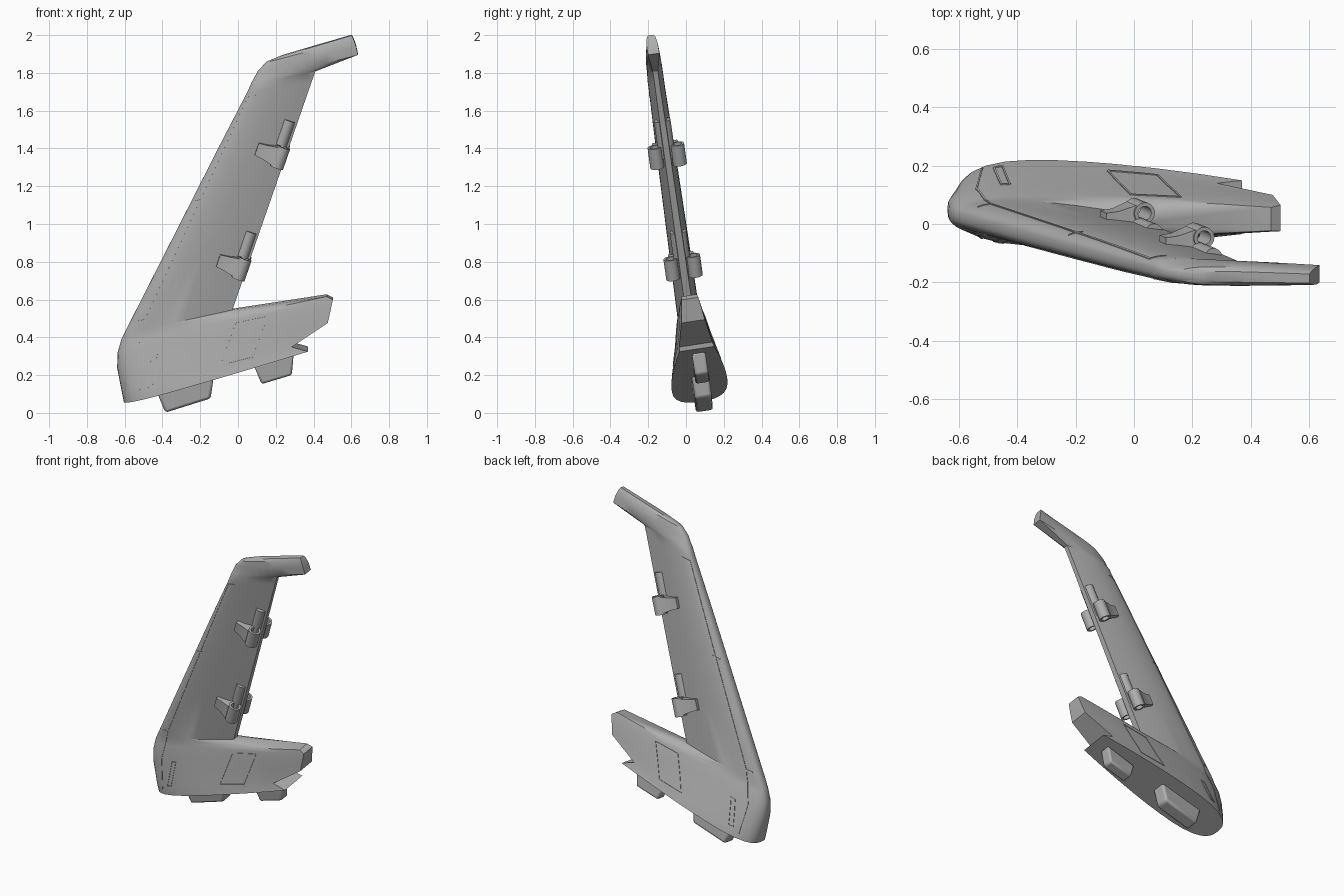
import bpy, bmesh, math
from mathutils import Vector
from mathutils.bvhtree import BVHTree

if "Cube" in bpy.data.objects:
    bpy.data.objects.remove(bpy.data.objects["Cube"])

grey = bpy.data.materials.new("hull grey")
grey.use_nodes = True
grey.diffuse_color = (0.42, 0.42, 0.42, 1)
grey.node_tree.nodes["Principled BSDF"].inputs["Base Color"].default_value = (0.42, 0.42, 0.42, 1)

LEAN = 0.15
YAW = 0.022
NOSE = 0.35


def place(x, z, t=0.0):
    """Point on the leaning fin plane, moved sideways by t."""
    return Vector((x, 0.1 - LEAN * z + YAW * x + t, z + LEAN * t))


def finish(bm, name, angle=30, bevel=0.0):
    bmesh.ops.recalc_face_normals(bm, faces=bm.faces)
    mesh = bpy.data.meshes.new(name)
    bm.to_mesh(mesh)
    bm.free()
    ob = bpy.data.objects.new(name, mesh)
    bpy.context.collection.objects.link(ob)
    mesh.materials.append(grey)
    if bevel:
        mod = ob.modifiers.new("soft edges", "BEVEL")
        mod.width, mod.segments = bevel, 2
    bpy.ops.object.select_all(action="DESELECT")
    ob.select_set(True)
    bpy.context.view_layer.objects.active = ob
    bpy.ops.object.shade_smooth_by_angle(angle=math.radians(angle))


def loft(bm, rings):
    loops = [[bm.verts.new(p) for p in ring] for ring in rings]
    n = len(loops[0])
    for a, b in zip(loops, loops[1:]):
        for i in range(n):
            j = (i + 1) % n
            bm.faces.new((a[i], a[j], b[j], b[i]))
    return loops


def solid(name, rings, angle=30, bevel=0.0):
    """Lofted rings with both ends closed."""
    bm = bmesh.new()
    loops = loft(bm, rings)
    bm.faces.new(loops[0])
    bm.faces.new(loops[-1])
    finish(bm, name, angle, bevel)


def half_width(c, widest, tail):
    if c < NOSE:
        return widest * (1 - (1 - c / NOSE) ** 3) ** 0.38
    return tail + (widest - tail) * (1 - ((c - NOSE) / (1 - NOSE)) ** 1.6)


def section(lx, lz, tx, tz, widest, tail):
    """Closed airfoil ring from leading point to blunt trailing edge."""
    steps = [0, .003, .01, .025, .05, .1, .17, .25, .35, .45, .55, .7, .85, 1]
    side = [(c, half_width(c, widest, tail)) for c in steps]
    ring = side + [(c, -w) for c, w in reversed(side[1:])]
    return [place(lx + (tx - lx) * c, lz + (tz - lz) * c, t) for c, t in ring]


# Fin: root fairing, swept blade and raked tip in one loft
bm = bmesh.new()
stations = [
    (-.605, .06, .37, .338, .148, .092),
    (-.615, .11, .285, .362, .138, .088),
    (-.64, .24, .475, .485, .104, .062),
    (-.637, .32, .49, .55, .088, .053),
    (-.62, .38, .502, .605, .073, .045),
    (-.613, .40, .47, .622, .067, .04),
    (-.595, .435, -.03, .548, .06, .02),
    (-.42, .78, .083, .87, .056, .018),
    (-.09, 1.43, .30, 1.495, .048, .015),
    (.05, 1.70, .39, 1.755, .043, .013),
    (.07, 1.745, .41, 1.81, .043, .013),
    (.075, 1.755, .635, 1.90, .041, .03),
    (.105, 1.81, .625, 1.945, .039, .03),
    (.15, 1.858, .61, 1.985, .031, .024),
    (.22, 1.888, .602, 2.0, .018, .015),
]
loops = loft(bm, [section(*s) for s in stations])
bm.faces.new(loops[0])
bm.faces.new(loops[-1])
bmesh.ops.recalc_face_normals(bm, faces=bm.faces)
surface = BVHTree.FromBMesh(bm)
finish(bm, "fin_body", 32)


# Landing pads under the root
def pad(name, outline, half, bevel):
    rings = [[place(x, z, .008 + s * half) for x, z in outline] for s in (-1, 1)]
    solid(name, rings, 30, bevel)


pad("front_pad", [(-.44, .14), (-.385, .005), (-.145, .08), (-.125, .22)], .045, .014)
pad("rear_pad", [(.085, .25), (.125, .155), (.285, .203), (.295, .32)], .036, .012)

# Thruster clusters: embedded barrel, open nozzle and tapered arm
AX = Vector((.33, .945))


def tube(name, cx, cz, t, length, radius, bore=0.0, count=20):
    axis = (place(cx + AX.x, cz + AX.y) - place(cx, cz)).normalized()
    side = Vector((0, 1, LEAN)).normalized()
    cross = axis.cross(side)
    mid = place(cx, cz, t)

    def circle(r, h):
        return [mid + axis * h + r * (cross * math.cos(k) + side * math.sin(k))
                for k in (math.tau * i / count for i in range(count))]

    h = length / 2
    if not bore:
        solid(name, [circle(radius, -h), circle(radius, h)])
        return
    bm = bmesh.new()
    loft(bm, [circle(radius, -h), circle(radius, h), circle(bore, h),
              circle(bore, -h), circle(radius, -h)])
    bmesh.ops.remove_doubles(bm, verts=bm.verts, dist=1e-5)
    finish(bm, name)


for label, cx, cz in (("upper", .222, 1.362), ("lower", .018, .772)):
    for hand, s in (("left", 1), ("right", -1)):
        tube(f"{label}_{hand}_barrel", cx + .016, cz + .09, s * .012, .21, .032)
        tube(f"{label}_{hand}_nozzle", cx, cz, s * .06, .115, .037, .024)
        # Arm, narrow at the front and wide at the nozzle
        rings = []
        for d, h, outer in ((.13, .034, .066), (.085, .038, .07), (.028, .05, .088)):
            x, z = cx - AX.y * d, cz + AX.x * d
            rings.append([place(x + AX.x * h * v, z + AX.y * h * v, s * t)
                          for v, t in ((-1, .02), (1, .02), (1, outer), (-1, outer))])
        solid(f"{label}_{hand}_arm", rings, 20)


# Panel seams: thin raised strips laid on the skin on both sides
def seam(name, points, closed=False):
    path = [Vector(p) for p in points]
    if closed:
        path.append(path[0])
    dense = [a.lerp(b, i / 12) for a, b in zip(path, path[1:]) for i in range(12)] + [path[-1]]
    for hand, s in (("left", 1), ("right", -1)):
        inward = Vector((0, -s, -s * LEAN)).normalized()
        rings = []
        for i, p in enumerate(dense):
            ahead = (dense[min(i + 1, len(dense) - 1)] - dense[max(i - 1, 0)]).normalized()
            off = Vector((-ahead.y, ahead.x)) * .003
            hits = [surface.ray_cast(place(q.x, q.y, s * .5), inward)[0]
                    for q in (p + off, p - off)]
            if all(hits):
                a, b = hits
                rings.append([a + inward * .003, a - inward * .003,
                              b - inward * .003, b + inward * .003])
        solid(f"{name}_{hand}", rings)


seam("leading_edge_seam", [(-.52, .11), (-.54, .3), (-.49, .5), (.055, 1.675), (.11, 1.69)])
seam("lower_cross_seam", [(-.535, .49), (-.49, .50)])
seam("middle_cross_seam", [(-.225, 1.125), (-.175, 1.14)])
seam("hatch_seam", [(-.09, .27), (.08, .31), (.16, .52), (-.01, .485)], True)
seam("slot_seam", [(-.48, .15), (-.45, .16), (-.425, .32), (-.455, .31)], True)
